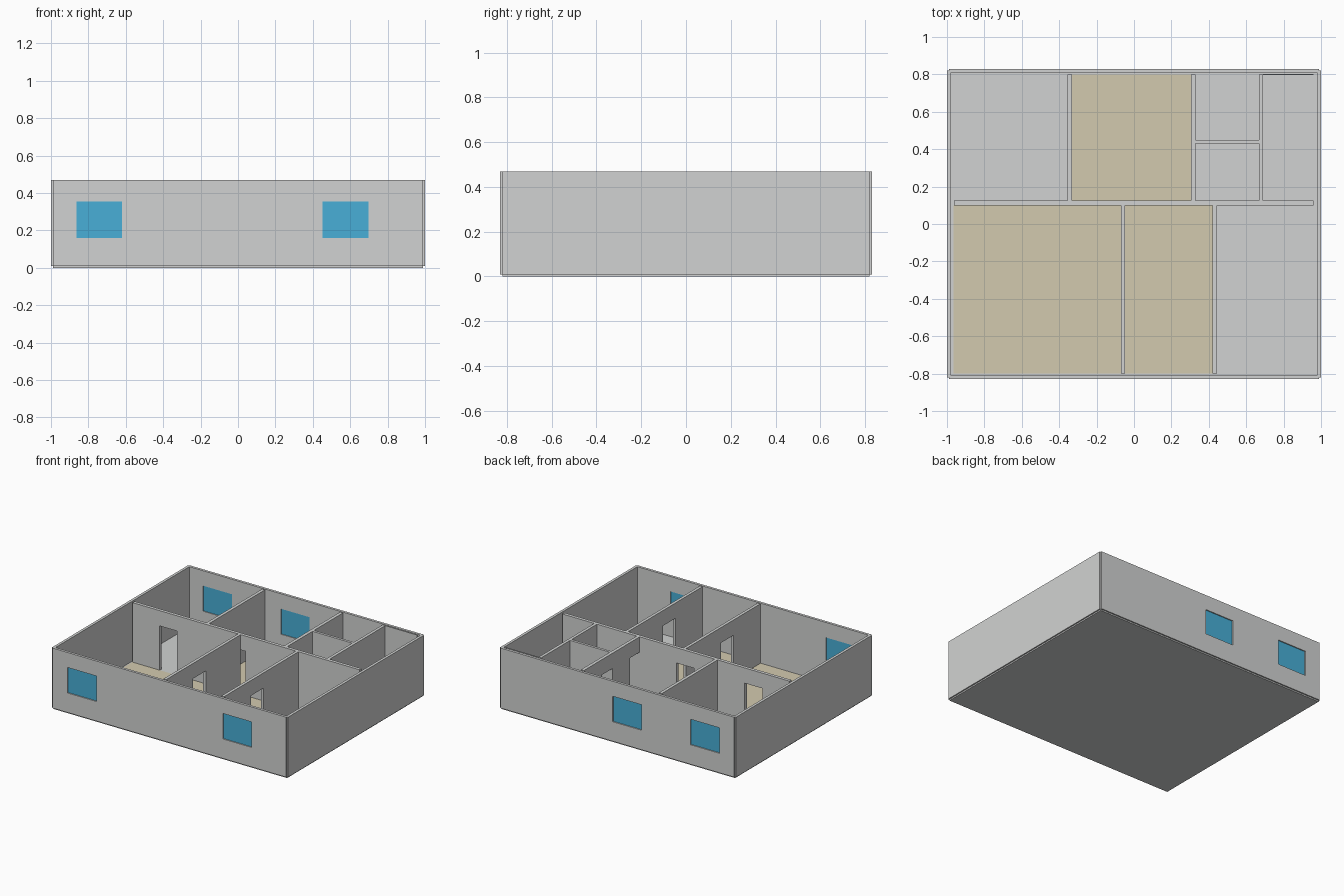
import bpy
import bmesh
from mathutils import Vector

if "Cube" in bpy.data.objects:
    bpy.data.objects.remove(bpy.data.objects["Cube"])


def material(name, rgb):
    m = bpy.data.materials.new(name)
    m.diffuse_color = (*rgb, 1.0)
    m.use_nodes = True
    m.node_tree.nodes["Principled BSDF"].inputs["Base Color"].default_value = m.diffuse_color
    return m


GREY = material("wall grey", (0.64, 0.65, 0.645))
TAN = material("floor tan", (0.65, 0.59, 0.43))
BLUE = material("window blue", (0.065, 0.43, 0.68))


def box(name, x, y, z, mat):
    """Axis-aligned box from (min, max) pairs."""
    bm = bmesh.new()
    bmesh.ops.create_cube(bm, size=1)
    for v in bm.verts:
        v.co = Vector([r[0] if c < 0 else r[1] for c, r in zip(v.co, (x, y, z))])
    me = bpy.data.meshes.new(name)
    bm.to_mesh(me)
    bm.free()
    me.materials.append(mat)
    ob = bpy.data.objects.new(name, me)
    bpy.context.collection.objects.link(ob)
    return ob


def cut(wall, x, y, z):
    """Cut a box-shaped opening and remove the cutter."""
    cutter = box("cutter", x, y, z, GREY)
    cutter.hide_render = True
    mod = wall.modifiers.new("opening", 'BOOLEAN')
    mod.operation = 'DIFFERENCE'
    mod.solver = 'EXACT'
    mod.object = cutter
    bpy.context.view_layer.objects.active = wall
    bpy.ops.object.modifier_apply(modifier=mod.name)
    bpy.data.objects.remove(cutter, do_unlink=True)


BASE, TOP, DOOR = 0.01, 0.47, 0.353
WIN_Z = (0.16, 0.355)

# Floor slab
box("floor_slab", (-0.99, 0.99), (-0.82, 0.82), (0, BASE), GREY)

# Plain side walls
for name, s in (("left", -1), ("right", 1)):
    box(name + "_wall", sorted((s * 0.979, s * 1.0)), (-0.82, 0.82), (BASE, TOP), GREY)

# Front and back walls with windows
for name, s, windows in (("front", -1, ((-0.863, -0.62), (0.452, 0.697))),
                         ("back", 1, ((-0.863, -0.62), (-0.203, 0.04)))):
    wall = box(name + "_wall", (-0.99, 0.99), sorted((s * 0.81, s * 0.83)),
               (BASE, TOP), GREY)
    for i, wx in enumerate(windows):
        cut(wall, wx, sorted((s * 0.78, s * 0.86)), WIN_Z)
        box(f"{name}_window_{i + 1}", wx, sorted((s * 0.816, s * 0.822)), WIN_Z, BLUE)

# Long partition across the house, with two doorways
long_wall = box("long_partition", (-0.963, 0.96), (0.10, 0.125), (BASE, TOP), GREY)
for dx in ((-0.737, -0.585), (-0.157, -0.007)):
    cut(long_wall, dx, (0.05, 0.2), (-0.05, DOOR))

# Partitions running front to back: x range, y range, doorways along y
partitions = (
    ("front_partition_left", (-0.07, -0.047), (-0.80, 0.10), ((-0.475, -0.322),)),
    ("front_partition_right", (0.42, 0.443), (-0.80, 0.10), ((-0.475, -0.322),)),
    ("back_partition_left", (-0.355, -0.331), (0.125, 0.80), ()),
    ("back_partition_middle", (0.305, 0.33), (0.125, 0.80), ((0.10, 0.245), (0.452, 0.58))),
    ("back_partition_right", (0.667, 0.69), (0.125, 0.80), ()),
)
for name, x, y, doors in partitions:
    wall = box(name, x, y, (BASE, TOP), GREY)
    for dy in doors:
        cut(wall, (x[0] - 0.05, x[1] + 0.05), dy, (-0.05, DOOR))

# Short partition between the two small rooms
box("small_room_partition", (0.33, 0.667), (0.43, 0.45), (BASE, TOP), GREY)

# Thin lining panel in the back right room
box("back_lining_panel", (0.69, 0.96), (0.796, 0.801), (BASE, TOP), GREY)

# Tan room floors
for name, x, y in (("front_left_floor", (-0.965, -0.07), (-0.80, 0.10)),
                   ("front_middle_floor", (-0.047, 0.42), (-0.80, 0.10)),
                   ("back_middle_floor", (-0.331, 0.305), (0.125, 0.80))):
    box(name, x, y, (BASE, 0.014), TAN)
